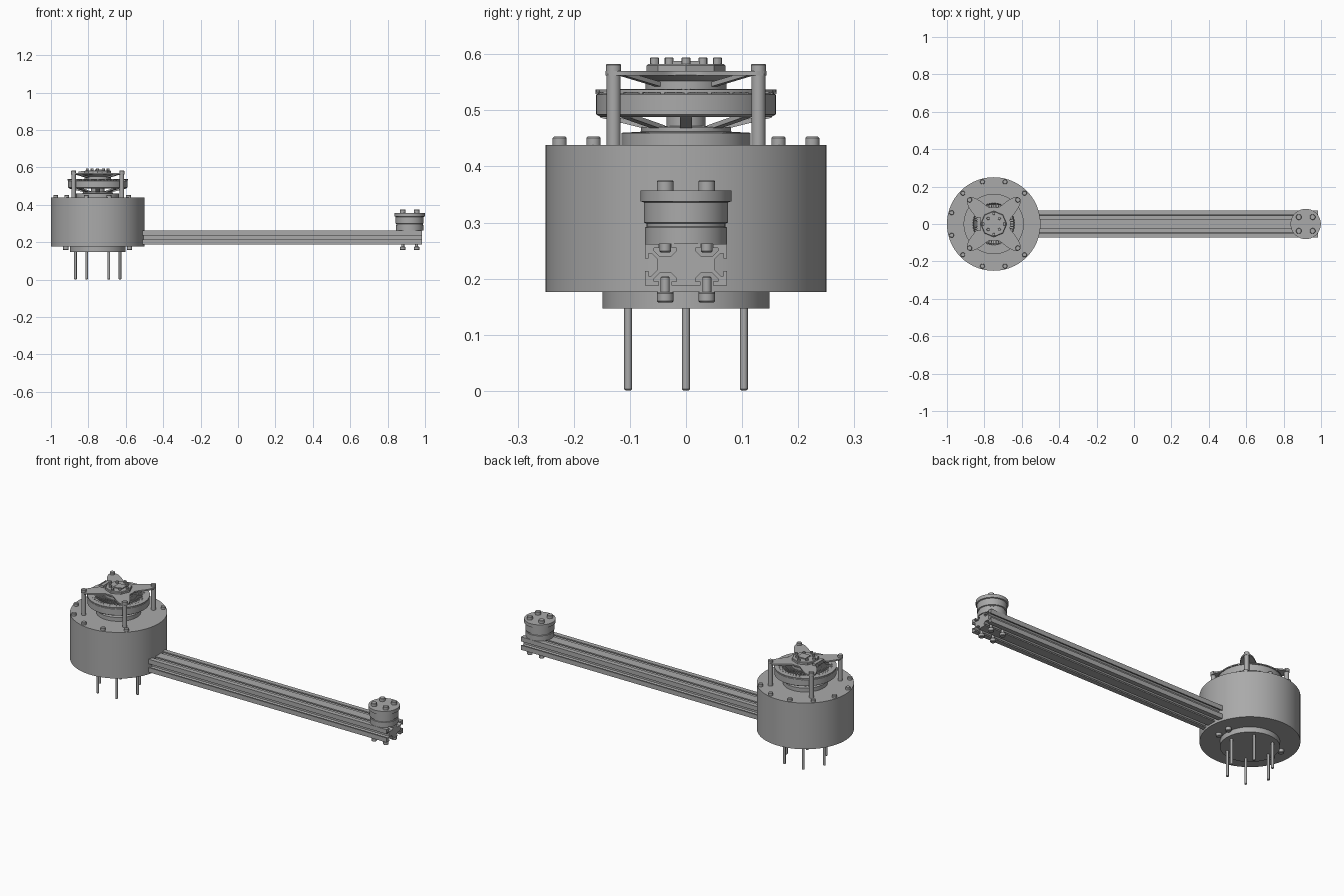
import bpy, bmesh
from math import sin, cos, pi, radians
from mathutils import Vector, Matrix

if "Cube" in bpy.data.objects:
    bpy.data.objects.remove(bpy.data.objects["Cube"])

grey = bpy.data.materials.new("machined grey")
grey.use_nodes = True
grey.diffuse_color = (0.4, 0.4, 0.4, 1)
grey.node_tree.nodes["Principled BSDF"].inputs["Base Color"].default_value = (0.4, 0.4, 0.4, 1)

HUB = Vector((-0.75, 0, 0))      # axis of the drum and rotor
END = Vector((0.918, 0, 0))      # axis of the pedestal at the arm tip


def finish(name, bm, smooth=True):
    bmesh.ops.recalc_face_normals(bm, faces=bm.faces)
    mesh = bpy.data.meshes.new(name)
    bm.to_mesh(mesh)
    bm.free()
    mesh.materials.append(grey)
    obj = bpy.data.objects.new(name, mesh)
    bpy.context.collection.objects.link(obj)
    if smooth:
        bpy.ops.object.select_all(action="DESELECT")
        obj.select_set(True)
        bpy.context.view_layer.objects.active = obj
        bpy.ops.object.shade_smooth_by_angle(angle=radians(30))
    return obj


def lathe(name, centre, profile, closed=False, steps=64):
    """Spin (radius, height) points; open profiles are capped at both ends."""
    bm = bmesh.new()
    rings = [[bm.verts.new(centre + Vector((r * cos(2 * pi * i / steps), r * sin(2 * pi * i / steps), z)))
              for i in range(steps)] for r, z in profile]
    pairs = list(zip(rings, rings[1:])) + ([(rings[-1], rings[0])] if closed else [])
    for a, b in pairs:
        for i in range(steps):
            j = (i + 1) % steps
            bm.faces.new((a[i], a[j], b[j], b[i]))
    if not closed:
        bm.faces.new(rings[0])
        bm.faces.new(rings[-1])
    return finish(name, bm)


def studs(name, centre, spots, radius, low, high, sides=20, bevel=0.002):
    """One object holding a lightly bevelled cylinder at each (x, y) spot."""
    bm = bmesh.new()
    for x, y in spots:
        at = centre + Vector((x, y, (low + high) / 2))
        made = bmesh.ops.create_cone(bm, cap_ends=True, segments=sides, radius1=radius, radius2=radius,
                                     depth=high - low, matrix=Matrix.Translation(at))
        rim = [e for e in {e for v in made["verts"] for e in v.link_edges}
               if abs(e.verts[0].co.z - e.verts[1].co.z) < 1e-5]
        if bevel:
            bmesh.ops.bevel(bm, geom=rim, offset=bevel, segments=1, affect="EDGES")
    return finish(name, bm)


def boxes(name, items):
    """Boxes from (matrix, size) pairs."""
    bm = bmesh.new()
    for matrix, size in items:
        bmesh.ops.create_cube(bm, size=1, matrix=matrix @ Matrix.Diagonal((*size, 1)))
    return finish(name, bm, False)


def prism(name, points, sweep, smooth=False):
    bm = bmesh.new()
    face = bm.faces.new([bm.verts.new(p) for p in points])
    made = bmesh.ops.extrude_face_region(bm, geom=[face])
    bmesh.ops.translate(bm, vec=sweep, verts=[g for g in made["geom"] if isinstance(g, bmesh.types.BMVert)])
    return finish(name, bm, smooth)


def ring(count, radius, offset=0.0):
    return [(radius * cos(2 * pi * i / count + offset), radius * sin(2 * pi * i / count + offset))
            for i in range(count)]


def corners(d):
    return [(x, y) for x in (-d, d) for y in (-d, d)]


# Drum, base flange and pins
lathe("drum_housing", HUB, [(0.25, 0.176), (0.25, 0.438)], steps=96)
lathe("base_flange", HUB, [(0.149, 0.147), (0.149, 0.178)])
studs("base_pins", HUB, ring(6, 0.119), 0.007, 0.001, 0.15, 16)
studs("drum_top_bolts", HUB, [p for p in ring(12, 0.233, pi / 12) if p[0] < 0.2], 0.0125, 0.436, 0.453)
studs("drum_bottom_bolts", HUB, [(x, y) for x in (-0.17, 0.17) for y in (-0.037, 0.037)],
      0.0145, 0.158, 0.178)

# Arm: double-width slotted extrusion
CELL = 0.0367
SLOT = [(-0.011, 0), (-0.011, 0.007), (-0.02, 0.007), (-0.02, 0.012), (-0.01, 0.022)]
SLOT += [(-t, d) for t, d in reversed(SLOT)]
mid_z = 0.225


def slot(cy, cz, ty, tz):
    """Slot outline at an edge centre, walking along (ty, tz), cut to the left."""
    return [Vector((-0.53, cy + t * ty - d * tz, mid_z + cz + t * tz + d * ty)) for t, d in SLOT]


def corner(sy, sz):
    return [Vector((-0.53, sy * 2 * CELL, mid_z + sz * CELL))]


outline = (corner(-1, -1) + slot(-CELL, -CELL, 1, 0) + slot(CELL, -CELL, 1, 0)
           + corner(1, -1) + slot(2 * CELL, 0, 0, 1)
           + corner(1, 1) + slot(CELL, CELL, -1, 0) + slot(-CELL, CELL, -1, 0)
           + corner(-1, 1) + slot(-2 * CELL, 0, 0, -1))
prism("arm_extrusion", outline, Vector((1.515, 0, 0)))

# Pedestal at the arm tip
lathe("tip_pedestal", END, [(0.073, 0.262), (0.073, 0.291), (0.07, 0.293), (0.07, 0.298), (0.075, 0.3),
                            (0.075, 0.336), (0.081, 0.338), (0.081, 0.357)])
studs("tip_pedestal_bolts", END, corners(0.037), 0.015, 0.355, 0.375)
studs("tip_slot_bolts", END, corners(0.037), 0.01, 0.247, 0.264)
studs("tip_lower_bolts", END, corners(0.037), 0.0145, 0.158, 0.176)
studs("tip_lower_shanks", END, corners(0.037), 0.008, 0.17, 0.204)

# Rotor seat and hub
lathe("rotor_seat", HUB, [(0.115, 0.436), (0.115, 0.46), (0.08, 0.462), (0.08, 0.47),
                          (0.035, 0.472), (0.035, 0.545)])
# Rotor rim, with a thin flange above
lathe("rotor_rim", HUB, [(0.105, 0.492), (0.152, 0.488), (0.16, 0.493), (0.16, 0.528), (0.156, 0.531),
                         (0.112, 0.531)], closed=True, steps=96)
lathe("rotor_flange", HUB, [(0.122, 0.532), (0.161, 0.532), (0.161, 0.537), (0.122, 0.537)],
      closed=True, steps=96)
lathe("rotor_inner_sleeve", HUB, [(0.06, 0.5), (0.072, 0.5), (0.072, 0.552), (0.06, 0.552)], closed=True)

# Radial fins, rim teeth and sloping lower spokes
fins, teeth, spokes = [], [], []
for i in range(48):
    turn = Matrix.Translation(HUB) @ Matrix.Rotation(2 * pi * i / 48, 4, "Z")
    fins.append((turn @ Matrix.Translation((0.105, 0, 0.524)), (0.068, 0.005, 0.028)))
    if i % 2 == 0:
        teeth.append((turn @ Matrix.Translation((0.157, 0, 0.532)), (0.008, 0.007, 0.006)))
    if i % 6 == 0:
        slope = Matrix.Translation((0.108, 0, 0.48)) @ Matrix.Rotation(radians(-14), 4, "Y")
        spokes.append((turn @ slope, (0.09, 0.022, 0.008)))
boxes("rotor_fins", fins)
boxes("rotor_teeth", teeth)
boxes("rotor_spokes", spokes)

# Four posts carrying the star bracket
studs("bracket_posts", HUB, corners(0.129), 0.0125, 0.436, 0.566)
studs("bracket_post_caps", HUB, corners(0.129), 0.0135, 0.564, 0.583)
star = []
for i in range(128):
    a = 2 * pi * i / 128
    r = 0.088 + 0.108 * abs(sin(2 * a)) ** 5
    star.append(HUB + Vector((r * cos(a), r * sin(a), 0.562)))
prism("star_bracket", star, Vector((0, 0, 0.008)), True)
lathe("bracket_dish", HUB, [(0.05, 0.545), (0.058, 0.545), (0.09, 0.563)])
ribs = []
for i in range(4):
    turn = Matrix.Translation(HUB) @ Matrix.Rotation(pi / 4 + i * pi / 2, 4, "Z")
    ribs.append((turn @ Matrix.Translation((0.115, 0, 0.556)) @ Matrix.Rotation(radians(-12), 4, "Y"),
                 (0.1, 0.014, 0.008)))
boxes("bracket_ribs", ribs)

# Top cover with screws, and a comb connector beside it
lathe("top_cover", HUB, [(0.07, 0.568), (0.07, 0.58), (0.067, 0.583)], steps=8)
studs("cover_screws", HUB, corners(0.03) + ring(4, 0.056), 0.008, 0.581, 0.594, 12, 0.001)
boxes("cover_plate", [(Matrix.Translation(HUB + Vector((0.01, 0, 0.585))), (0.05, 0.05, 0.006))])
comb = [(Matrix.Translation(HUB + Vector((-0.08, 0, 0.575))), (0.02, 0.075, 0.014))]
comb += [(Matrix.Translation(HUB + Vector((-0.096, -0.03 + 0.012 * i, 0.574))), (0.016, 0.006, 0.008))
         for i in range(6)]
boxes("comb_connector", comb)
